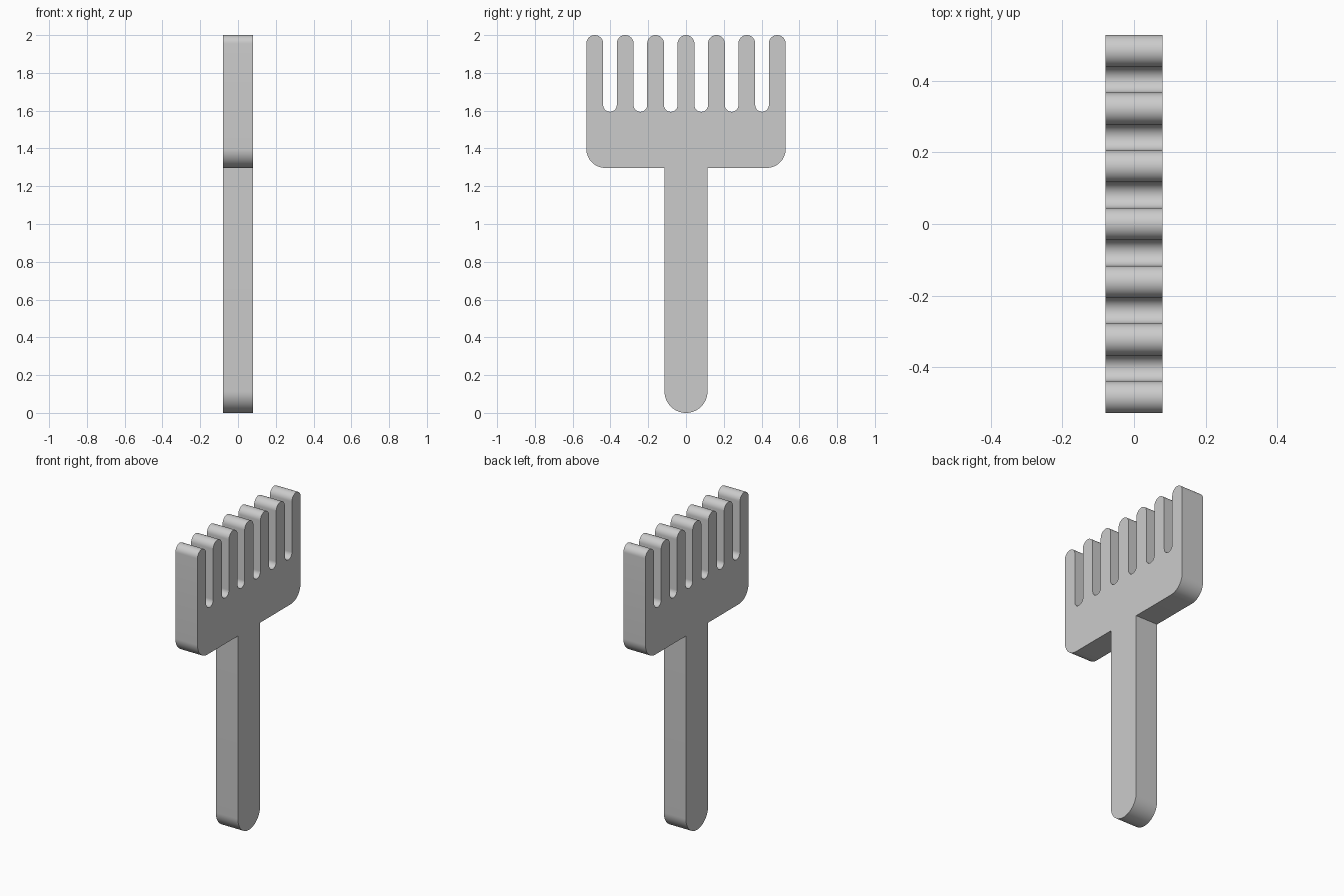
import bpy, bmesh
from math import sin, cos, radians

cube = bpy.data.objects.get("Cube")
if cube:
    bpy.data.objects.remove(cube, do_unlink=True)

# Main sizes
HALF_THICK = 0.079
TINES, TINE_W, GAP_W = 7, 0.089, 0.072
PITCH = TINE_W + GAP_W
HALF_W = (TINES * TINE_W + (TINES - 1) * GAP_W) / 2
TOP, SLOT_BOTTOM, HEAD_BOTTOM = 2.0, 1.594, 1.297
CORNER_R, HANDLE_R = 0.1, 0.114


def arc(y, z, r, start, end, steps=20):
    """Points along a circular arc in the y-z plane, angles in degrees."""
    angles = [radians(start + (end - start) * i / steps) for i in range(steps + 1)]
    return [(y + r * cos(a), z + r * sin(a)) for a in angles]


# Tines: round tips joined by round-bottomed slots
outline = []
for i in range(TINES):
    centre = -HALF_W + TINE_W / 2 + i * PITCH
    outline += arc(centre, TOP - TINE_W / 2, TINE_W / 2, 180, 0)
    if i < TINES - 1:
        outline += arc(centre + PITCH / 2, SLOT_BOTTOM + GAP_W / 2, GAP_W / 2, 180, 360)

# Head corners and round-ended handle
outline += arc(HALF_W - CORNER_R, HEAD_BOTTOM + CORNER_R, CORNER_R, 0, -90)
outline += [(HANDLE_R, HEAD_BOTTOM)]
outline += arc(0, HANDLE_R, HANDLE_R, 0, -180, 32)
outline += [(-HANDLE_R, HEAD_BOTTOM)]
outline += arc(CORNER_R - HALF_W, HEAD_BOTTOM + CORNER_R, CORNER_R, -90, -180)

# Extrude the outline through the thickness
bm = bmesh.new()
face = bm.faces.new([bm.verts.new((-HALF_THICK, y, z)) for y, z in outline])
result = bmesh.ops.extrude_face_region(bm, geom=[face])
moved = [v for v in result["geom"] if isinstance(v, bmesh.types.BMVert)]
bmesh.ops.translate(bm, verts=moved, vec=(2 * HALF_THICK, 0, 0))
bmesh.ops.recalc_face_normals(bm, faces=bm.faces[:])
mesh = bpy.data.meshes.new("rake_comb")
bm.to_mesh(mesh)
bm.free()

rake = bpy.data.objects.new("rake_comb", mesh)
bpy.context.collection.objects.link(rake)

# Plain grey material
grey = bpy.data.materials.new("light_grey")
grey.use_nodes = True
colour = (0.6, 0.6, 0.6, 1)
grey.diffuse_color = colour
grey.node_tree.nodes["Principled BSDF"].inputs["Base Color"].default_value = colour
mesh.materials.append(grey)

# Smooth the rounded walls and keep the rims sharp
bpy.ops.object.select_all(action="DESELECT")
rake.select_set(True)
bpy.context.view_layer.objects.active = rake
bpy.ops.object.shade_smooth_by_angle(angle=radians(30))
